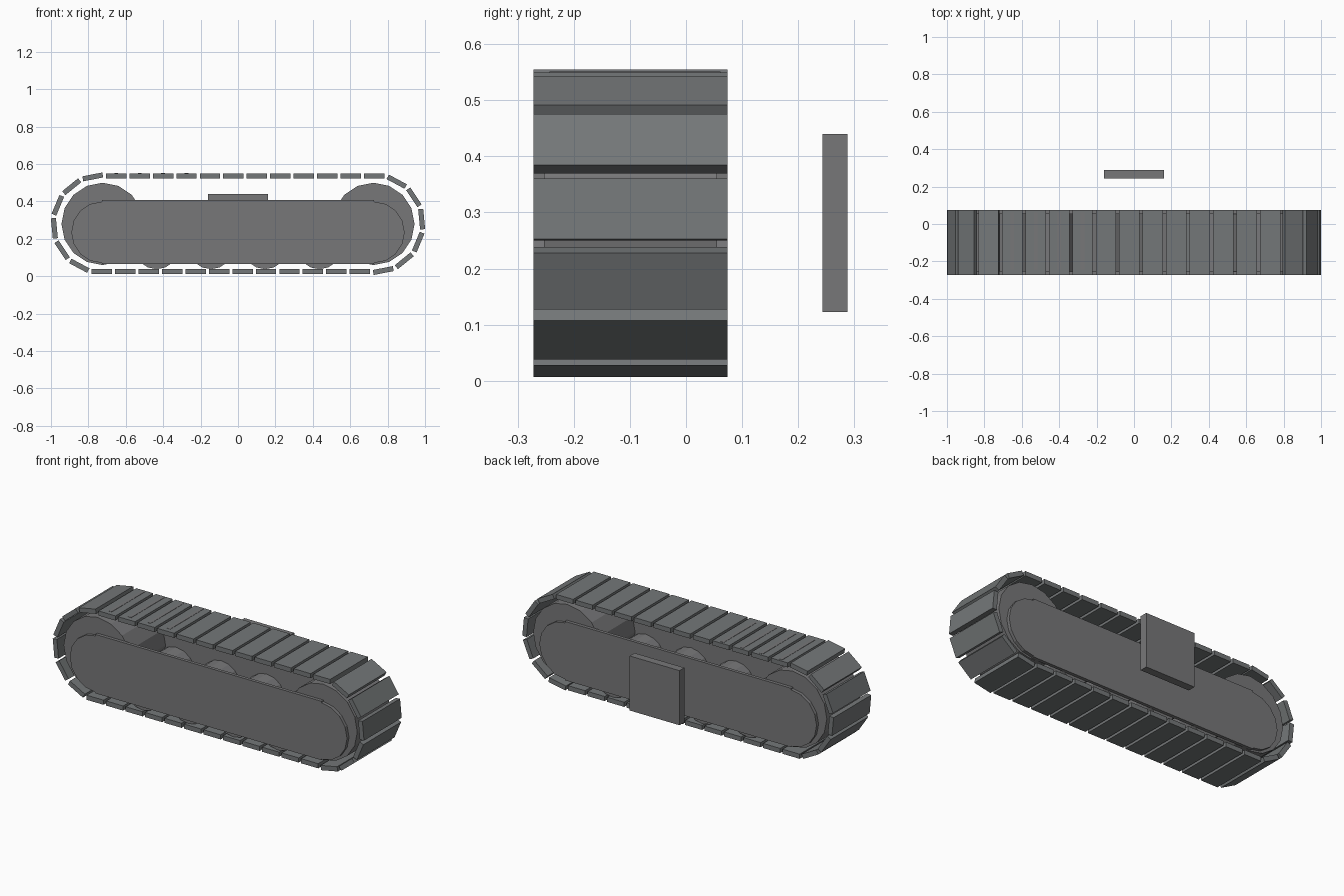
import bpy, bmesh, math
from mathutils import Matrix

if "Cube" in bpy.data.objects:
    bpy.data.objects.remove(bpy.data.objects["Cube"])

YC = -0.099           # middle plane of the track
HALF, R, ZC = 0.728, 0.255, 0.281   # loop: half straight, bend radius, height
COUNT = 36


def paint(name, colour):
    mat = bpy.data.materials.new(name)
    mat.diffuse_color = (*colour, 1)
    mat.use_nodes = True
    mat.node_tree.nodes["Principled BSDF"].inputs["Base Color"].default_value = mat.diffuse_color
    return mat


STEEL = paint("shoe_steel", (0.175, 0.186, 0.19))
BODY = paint("body_grey", (0.185, 0.185, 0.19))


def finish(name, bm, mat):
    me = bpy.data.meshes.new(name)
    bmesh.ops.recalc_face_normals(bm, faces=bm.faces[:])
    bm.to_mesh(me)
    bm.free()
    me.materials.append(mat)
    ob = bpy.data.objects.new(name, me)
    bpy.context.collection.objects.link(ob)
    return ob


def box(name, centre, size, angle=0.0, mat=BODY):
    bm = bmesh.new()
    bmesh.ops.create_cube(bm, size=1.0)
    bm.transform(Matrix.Translation(centre) @ Matrix.Rotation(angle, 4, 'Y')
                 @ Matrix.Diagonal((*size, 1)))
    return finish(name, bm, mat)


def drum(name, x, y, z, radius, width, sides=16):
    # cylinder with its axis along y and a corner pointing up
    bm = bmesh.new()
    bmesh.ops.create_cone(bm, cap_ends=True, segments=sides, radius1=radius,
                          radius2=radius, depth=width)
    bm.transform(Matrix.Translation((x, y, z)) @ Matrix.Rotation(math.pi / 2, 4, 'X'))
    return finish(name, bm, BODY)


def loop_point(s):
    # position and tilt along the loop, starting at the lower left
    straight, arc = 2 * HALF, math.pi * R
    half = straight + arc
    side = 1 if s < half else -1
    s %= half
    if s <= straight:
        x, z, a = -HALF + s, -R, 0.0
    else:
        a = (s - straight) / R
        x, z = HALF + R * math.sin(a), -R * math.cos(a)
    return side * x, ZC + side * z, -a


# track shoes, four of the upper ones with a thin tread bar
step = (4 * HALF + 2 * math.pi * R) / COUNT
for i in range(COUNT):
    x, z, a = loop_point(i * step + 1e-6)
    box(f"track_shoe_{i}", (x, YC, z), (0.109, 0.346, 0.027), a, STEEL)
    if 26 <= i <= 29:
        box(f"tread_bar_{i}", (x, YC + 0.008, z + 0.0105), (0.02, 0.305, 0.009))

# end wheels
for side, name in ((-1, "rear"), (1, "front")):
    drum(f"{name}_end_wheel", side * 0.724, YC, ZC - 0.001, 0.22, 0.308)

# road wheels
for i in range(4):
    drum(f"road_wheel_{i}", -0.435 + 0.29 * i, YC, 0.162, 0.124, 0.308)

# side frames: one outline with rounded ends and a small step
for side, name in ((-1, "outer"), (1, "inner")):
    y = YC + side * 0.1633
    outline = []
    for end in (1, -1):
        outline.append((end * 0.727, 0.2365 - end * 0.171))
        for k in range(9):
            a = math.pi * (k / 8 - 0.5)
            outline.append((end * (0.727 + 0.164 * math.cos(a)),
                            0.235 + end * 0.164 * math.sin(a)))
        outline.append((end * 0.727, 0.2365 + end * 0.171))
    bm = bmesh.new()
    face = bm.faces.new([bm.verts.new((x, y - 0.0095, z)) for x, z in outline])
    ext = bmesh.ops.extrude_face_region(bm, geom=[face])
    bmesh.ops.translate(bm, vec=(0, 0.019, 0),
                        verts=[v for v in ext["geom"] if isinstance(v, bmesh.types.BMVert)])
    finish(f"{name}_frame", bm, BODY)

# mounting plate
box("mounting_plate", (0, 0.2655, 0.2815), (0.32, 0.045, 0.317))
